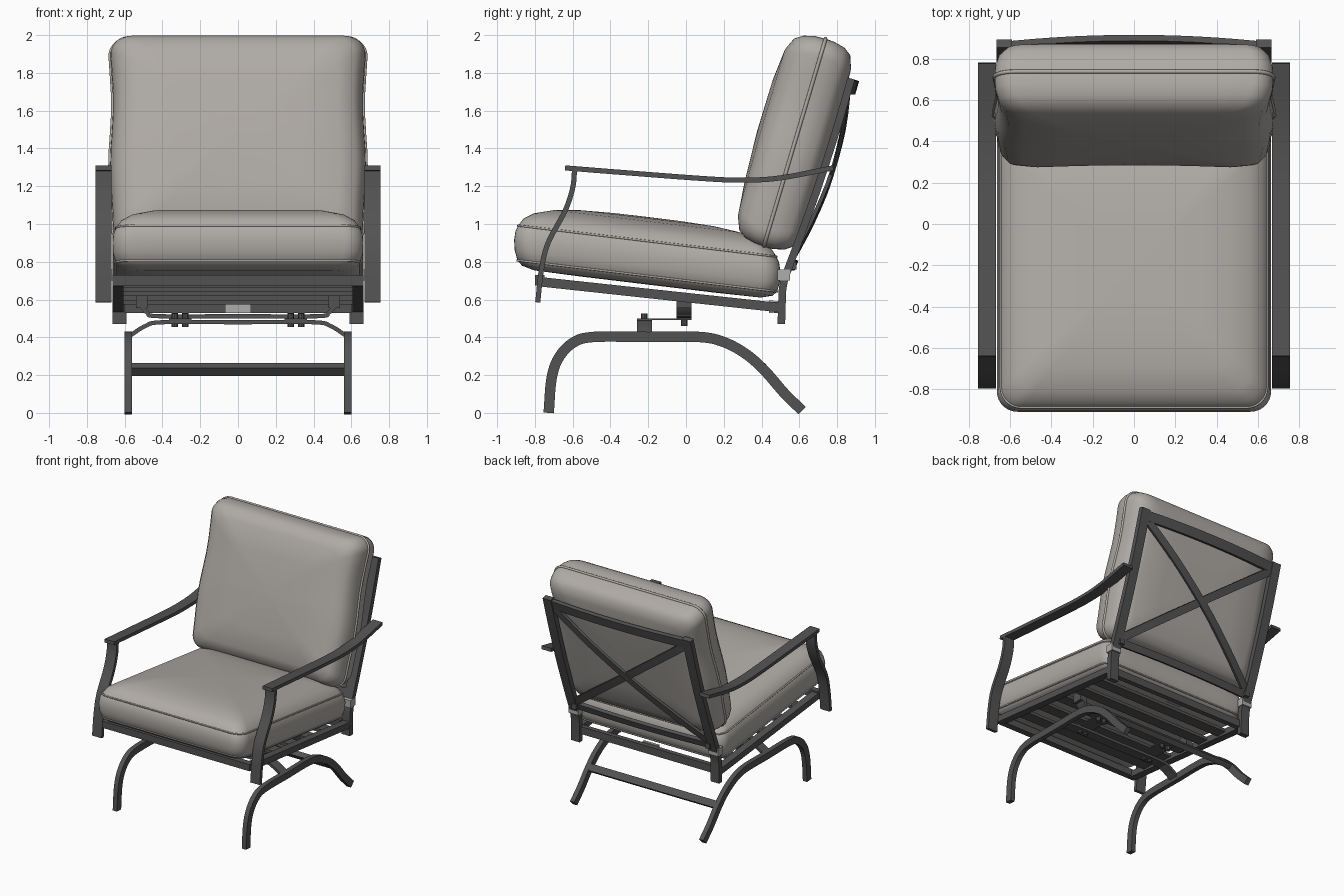
import bpy, bmesh, math
from mathutils import Vector

if "Cube" in bpy.data.objects:
    bpy.data.objects.remove(bpy.data.objects["Cube"])


def material(name, rgb):
    m = bpy.data.materials.new(name)
    m.diffuse_color = (*rgb, 1)
    m.use_nodes = True
    m.node_tree.nodes["Principled BSDF"].inputs["Base Color"].default_value = m.diffuse_color
    return m


FABRIC = material("warm_grey_fabric", (0.43, 0.405, 0.38))
METAL = material("dark_metal", (0.085, 0.085, 0.085))
CLIP = material("light_clip", (0.42, 0.42, 0.41))
X, Y, Z = Vector((1, 0, 0)), Vector((0, 1, 0)), Vector((0, 0, 1))


def finish(name, bm, mat, angle=35):
    bmesh.ops.recalc_face_normals(bm, faces=bm.faces)
    me = bpy.data.meshes.new(name)
    bm.to_mesh(me)
    bm.free()
    me.materials.append(mat)
    ob = bpy.data.objects.new(name, me)
    bpy.context.collection.objects.link(ob)
    bpy.ops.object.select_all(action='DESELECT')
    ob.select_set(True)
    bpy.context.view_layer.objects.active = ob
    bpy.ops.object.shade_smooth_by_angle(angle=math.radians(angle))
    return ob


def smooth_path(pts, n=6):
    """Catmull-Rom curve through the points."""
    p = [Vector(q) for q in pts]
    p = [2 * p[0] - p[1]] + p + [2 * p[-1] - p[-2]]
    out = []
    for a, b, c, d in zip(p, p[1:], p[2:], p[3:]):
        for i in range(n):
            t = i / n
            out.append(0.5 * (2 * b + (c - a) * t + (2 * a - 5 * b + 4 * c - d) * t * t
                              + (3 * b - a - 3 * c + d) * t ** 3))
    return out + [p[-2]]


def bar(name, path, side, width, thick, mat=METAL):
    """Flat bar swept along a path; side is the fixed width direction."""
    path = [Vector(p) for p in path]
    bm = bmesh.new()
    rings = []
    for i, p in enumerate(path):
        t = path[min(i + 1, len(path) - 1)] - path[max(i - 1, 0)]
        n = t.cross(side).normalized() * thick / 2
        w = side.normalized() * width / 2
        rings.append([bm.verts.new(p + v) for v in (w + n, n - w, -w - n, w - n)])
    for a, b in zip(rings, rings[1:]):
        for k in range(4):
            bm.faces.new((a[k], a[(k + 1) % 4], b[(k + 1) % 4], b[k]))
    bm.faces.new(rings[0])
    bm.faces.new(rings[-1])
    return finish(name, bm, mat)


def box(name, lo, hi, mat=METAL):
    lo, hi = Vector(lo), Vector(hi)
    mid = (lo + hi) / 2
    return bar(name, [(lo.x, mid.y, mid.z), (hi.x, mid.y, mid.z)], Y, hi.y - lo.y, hi.z - lo.z, mat)


def side_path(x, yz):
    return [(x, y, z) for y, z in yz]


# ---- cushions: rounded rectangles stacked and scaled into a pillow ----
def outline(a, b, r, seg=7, div=9):
    pts = []
    for k, (sx, sy) in enumerate(((1, 1), (-1, 1), (-1, -1), (1, -1))):
        for i in range(seg + 1):
            t = math.pi / 2 * (k + i / seg)
            pts.append(Vector((sx * (a - r) + r * math.cos(t), sy * (b - r) + r * math.sin(t))))
    out = []
    for i, p in enumerate(pts):
        q = pts[(i + 1) % len(pts)]
        n = div if (q - p).length > r else 1
        out += [p.lerp(q, j / n) for j in range(n)]
    return out


def cushion(name, shape, levels, place, seams, seam_r):
    bm = bmesh.new()
    rings = [[bm.verts.new(place(p.x * s, p.y * s, w)) for p in shape] for s, w in levels]
    n = len(shape)
    for a, b in zip(rings, rings[1:]):
        for k in range(n):
            bm.faces.new((a[k], a[(k + 1) % n], b[(k + 1) % n], b[k]))
    bm.faces.new(rings[0])
    bm.faces.new(rings[-1])
    finish(name, bm, FABRIC, 80)
    # piping along the seams
    for i, (s, w) in enumerate(seams):
        cu = bpy.data.curves.new(f"{name}_piping_{i}", 'CURVE')
        cu.dimensions = '3D'
        cu.bevel_depth = seam_r
        cu.bevel_resolution = 2
        sp = cu.splines.new('POLY')
        sp.points.add(n - 1)
        for pt, p in zip(sp.points, shape):
            pt.co = (*place(p.x * s, p.y * s, w), 1)
        sp.use_cyclic_u = True
        cu.materials.append(FABRIC)
        bpy.context.collection.objects.link(bpy.data.objects.new(cu.name, cu))


def place_seat(u, v, w):
    y = v - 0.205
    return Vector((u, y, 0.79 - 0.12 * y + w))


def place_back(u, v, w):
    u *= 1 + 0.012 * math.cos(v * 9 - 5)
    if w > 0 and v < 0:
        w -= 0.03 * (-v / 0.58) * (1 - (u / 0.7) ** 2)
    return Vector((u, 0.575 + 0.285 * v - 0.958 * w, 1.43 + 0.958 * v + 0.285 * w))


cushion("seat_cushion", outline(0.665, 0.705, 0.10),
        [(.02, -.135), (.5, -.135), (.85, -.132), (.94, -.115), (.975, -.09), (.995, -.04), (1, .015),
         (.99, .065), (.97, .095), (.93, .135), (.85, .17), (.7, .2), (.5, .216), (.25, .222), (.02, .223)],
        place_seat, [(.975, -.09), (.97, .095)], 0.006)
cushion("back_cushion", outline(0.67, 0.575, 0.10),
        [(.02, -.185), (.5, -.185), (.8, -.175), (.92, -.15), (.97, -.11), (.995, -.05), (1, 0),
         (.995, .06), (.97, .115), (.92, .16), (.8, .19), (.5, .206), (.02, .208)],
        place_back, [(1, 0)], 0.010)

# ---- back frame ----
POST = [(.505, .47), (.508, .58), (.52, .70), (.60, .92), (.70, 1.2), (.79, 1.48), (.875, 1.77)]


def back_point(x, z, bulge):
    for (y0, z0), (y1, z1) in zip(POST, POST[1:]):
        if z <= z1:
            break
    y = y0 + (y1 - y0) * (z - z0) / (z1 - z0)
    return (x, y + bulge * (1 - (x / 0.6) ** 2), z)


lean = Vector((0, 0.958, -0.285))
xs = [-0.6 + 0.1 * i for i in range(13)]
bar("back_top_rail", [back_point(x, 1.725, 0.03) for x in xs], Vector((0, .285, .958)), 0.075, 0.03)
bar("back_bottom_rail", [back_point(x, 0.785, 0.02) for x in xs], Vector((0, .36, .93)), 0.055, 0.03)
for s, label in ((1, "right"), (-1, "left")):
    bar(f"back_brace_{label}", [back_point(x, 1.26 + s * x * 0.74, 0.05 + s * 0.003) for x in xs],
        lean, 0.02, 0.06)

# ---- parts repeated on both sides ----
for s, label in ((1, "right"), (-1, "left")):
    bar(f"back_post_{label}", smooth_path(side_path(s * .628, POST), 4), X, .075, .04)
    bar(f"arm_rest_{label}", smooth_path(side_path(s * .712, [
        (-.64, 1.297), (-.3, 1.27), (.1, 1.24), (.3, 1.232), (.5, 1.244), (.78, 1.297)])), X, .086, .027)
    bar(f"arm_front_post_{label}", smooth_path(side_path(s * .712, [
        (-.59, 1.285), (-.60, 1.19), (-.64, 1.07), (-.73, .90), (-.765, .76), (-.785, .585)])), X, .086, .027)
    bar(f"seat_side_rail_{label}", side_path(s * .635, [(-.78, .695), (.49, .558)]), X, .06, .05)
    # sled leg
    bar(f"sled_leg_{label}", smooth_path(side_path(s * .581, [
        (-.727, 0), (-.712, .18), (-.675, .29), (-.60, .37), (-.49, .402), (-.2, .402), (.07, .402),
        (.20, .375), (.32, .31), (.42, .22), (.52, .105), (.615, 0.012)])), X, .038, .055)
    # strap clip, bolt and rocker bracket
    box(f"strap_clip_{label}", (s * .628 - .043, .485, .70), (s * .628 + .043, .55, .76), CLIP)
    box(f"rail_bolt_{label}", (s * .6 - .02, .55, .76), (s * .6 + .02, .585, .80))
    box(f"rocker_bracket_{label}", (s * .51 - .03, -.05, .555), (s * .51 + .03, .03, .63))
    # spring plate with its bolts
    box(f"spring_plate_{label}", (s * .305 - .06, -.26, .491), (s * .305 + .06, .03, .501))
    for x in (.28, .335):
        for y, z in ((-.22, .49), (-.01, .495)):
            bm = bmesh.new()
            bmesh.ops.create_cone(bm, cap_ends=True, segments=8, radius1=.017, radius2=.017, depth=.07)
            bmesh.ops.translate(bm, verts=bm.verts, vec=(s * x, y, z))
            finish(f"spring_bolt_{label}", bm, METAL)

# ---- seat frame and slats ----
box("seat_front_rail", (-.665, -.80, .675), (.665, -.75, .73))
box("seat_rear_rail", (-.6, .465, .53), (.6, .505, .59))
for i in range(5):
    y = -.56 + .21 * i
    z = .615 - .108 * y
    box(f"seat_slat_{i}", (-.61, y - .045, z - .012), (.61, y + .045, z + .012))
box("rear_label", (-.07, .44, .53), (.07, .462, .595), CLIP)

# ---- rocker cross bars ----
bar("lower_rocker_bar", smooth_path([(x, -.22, z) for x, z in (
    (-.57, .41), (-.49, .46), (-.40, .48), (0, .48), (.40, .48), (.49, .46), (.57, .41))]), Y, .08, .022)
bar("upper_rocker_bar", smooth_path([(x, -.01, z) for x, z in (
    (-.52, .58), (-.48, .53), (-.42, .512), (0, .512), (.42, .512), (.48, .53), (.52, .58))]), Y, .08, .022)
bar("leg_cross_bar", [(-.57, .42, .23), (.57, .42, .23)], Vector((0, -.65, .76)), .055, .04)
